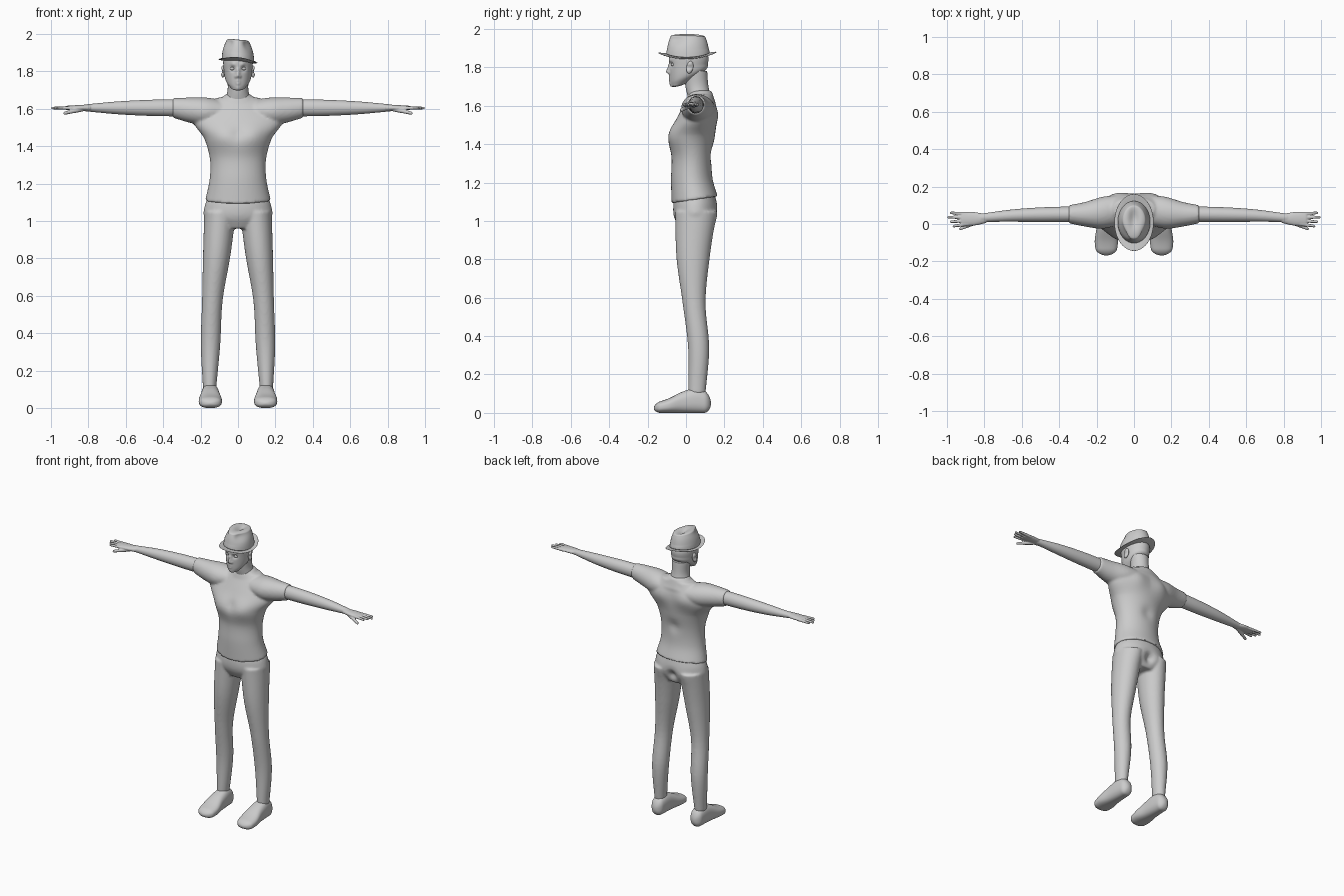
import bpy, bmesh, math
from mathutils import Matrix, Vector

cube = bpy.data.objects.get("Cube")
if cube:
    bpy.data.objects.remove(cube, do_unlink=True)

grey = bpy.data.materials.new("plain_grey")
grey.use_nodes = True
grey.diffuse_color = (0.6, 0.6, 0.6, 1)
grey.node_tree.nodes["Principled BSDF"].inputs["Base Color"].default_value = grey.diffuse_color

SIDES = ((1, "left"), (-1, "right"))


def sample(profile, t):
    """Smooth value at t along evenly spaced control values, or a constant."""
    if not isinstance(profile, (list, tuple)):
        return profile
    last = len(profile) - 1
    i = min(int(t * last), last - 1)
    f = t * last - i
    b, c = profile[i], profile[i + 1]
    a = profile[i - 1] if i > 0 else 2 * b - c
    d = profile[i + 2] if i + 2 <= last else 2 * c - b
    slope_b, slope_c = (c - a) / 2, (d - b) / 2
    ease = f * f * (3 - 2 * f)
    return (b + (c - b) * ease + slope_b * f * (1 - f) ** 2
            - slope_c * f * f * (1 - f))


def loft(bm, axis, start, end, centre_u, centre_v, radius_u, radius_v,
         tilt=0, cap=0, power=2, side=1, segs=48, rows=40):
    """Tube along an axis whose centre, radii and tilt follow profiles; cap rounds the ends."""
    u_axis, v_axis = [i for i in range(3) if i != axis]
    loops = []
    for row in range(rows + 1):
        t = (1 - math.cos(math.pi * row / rows)) / 2
        edge = min(t, 1 - t)
        shrink = 1
        if edge < cap:
            shrink = max(math.sqrt(1 - (1 - edge / cap) ** 2), 0.02)
        ru, rv = (sample(r, t) * shrink for r in (radius_u, radius_v))
        loop = []
        for k in range(segs):
            angle = math.tau * k / segs
            u, v = (math.copysign(abs(w) ** (2 / power), w)
                    for w in (math.cos(angle), math.sin(angle)))
            co = Vector()
            co[u_axis] = sample(centre_u, t) + ru * u
            co[v_axis] = sample(centre_v, t) + rv * v
            co[axis] = start + (end - start) * t + sample(tilt, t) * rv * v
            co.x *= side
            loop.append(bm.verts.new(co))
        loops.append(loop)
    for a, b in zip(loops, loops[1:]):
        for k in range(segs):
            n = (k + 1) % segs
            bm.faces.new((a[k], a[n], b[n], b[k]))
    bm.faces.new(loops[0])
    bm.faces.new(loops[-1])


def sculpt(bm, axis, y, bumps):
    """Soft pushes along an axis, mirrored in x: x, z, radius, amount."""
    for x, z, radius, amount in bumps:
        for vert in bm.verts:
            co = vert.co
            gap = Vector((abs(co.x) - x, (co.y - y) / 2, co.z - z)).length / radius
            mirror = math.copysign(1, co.x) if axis == 0 else 1
            co[axis] += amount * mirror * math.exp(-gap * gap)


def ball(bm, centre, size, turn=0):
    bmesh.ops.create_uvsphere(
        bm, u_segments=32, v_segments=24, radius=1,
        matrix=Matrix.Translation(centre) @ Matrix.Rotation(turn, 4, 'Z')
        @ Matrix.Rotation(-0.2, 4, 'X') @ Matrix.Diagonal((*size, 1)))


def finish(bm, name, voxel=0):
    """Make the object; a voxel size blends overlapping tubes into one skin."""
    bmesh.ops.recalc_face_normals(bm, faces=bm.faces[:])
    mesh = bpy.data.meshes.new(name)
    bm.to_mesh(mesh)
    bm.free()
    mesh.materials.append(grey)
    mesh.shade_smooth()
    ob = bpy.data.objects.new(name, mesh)
    bpy.context.collection.objects.link(ob)
    if voxel:
        blend = ob.modifiers.new("blend", 'REMESH')
        blend.mode = 'VOXEL'
        blend.voxel_size = voxel
        blend.use_smooth_shade = True
        soften = ob.modifiers.new("soften", 'SMOOTH')
        soften.factor = 0.5
        soften.iterations = 4


# Shirt: torso, collar and short sleeves
bm = bmesh.new()
loft(bm, 2, 1.11, 1.66, 0, [.045, .03, .03, .03, .06, .08],
     [.176, .152, .15, .18, .24, .11], [.12, .108, .105, .12, .1, .06],
     tilt=[.15, .02, 0, 0, 0, 0], segs=80)
loft(bm, 2, 1.61, 1.68, 0, .075, [.15, .062], [.08, .058])
sculpt(bm, 1, -.07, [(.085, 1.46, .06, -.012), (0, 1.47, .03, .008)])
sculpt(bm, 1, .15, [(.09, 1.56, .06, .014), (0, 1.35, .04, -.012)])
for side, label in SIDES:
    loft(bm, 0, .08, .35, [.075, .06, .052, .052], [1.585, 1.585, 1.593, 1.605],
         [.08, .085, .066, .048], [.06, .075, .067, .052], side=side)
finish(bm, "shirt", voxel=.008)

# Arms with palm, four fingers and thumb
for side, label in SIDES:
    bm = bmesh.new()
    loft(bm, 0, .3, .82, [.052, .05, .045, .033], 1.605,
         [.042, .04, .033, .022], [.046, .043, .034, .018], side=side)
    loft(bm, 0, .78, .93, .028, 1.605, [.02, .036, .034], [.018, .015, .01], cap=.1, side=side)
    for i in range(4):
        loft(bm, 0, .88, 1 - .015 * abs(i - 2), [.018 * i, .024 * i - .012], 1.604,
             [.01, .007], [.01, .007], cap=.08, side=side, segs=16)
    loft(bm, 0, .82, .935, [.02, -.005, -.027], [1.6, 1.575], [.013, .009], [.013, .009],
         cap=.1, side=side, segs=16)
    finish(bm, label + "_arm", voxel=.0035)

# Trousers: hips and both legs
bm = bmesh.new()
loft(bm, 2, .96, 1.14, 0, .048, [.12, .18, .178, .155], [.08, .11, .114, .102], segs=64)
for side, label in SIDES:
    loft(bm, 2, .1, 1.05, [.152, .147, .137, .114, .095], [.057, .066, .042, .037, .052],
         [.035, .052, .055, .073, .085], [.045, .055, .06, .087, .108], side=side)
sculpt(bm, 1, .16, [(0, 1.02, .03, -.03), (.08, 1.03, .05, .006)])
finish(bm, "trousers", voxel=.008)

# Shoes: half height doubles as centre height, so the soles lie flat
half_height = [.05, .064, .055, .037, .025]
for side, label in SIDES:
    bm = bmesh.new()
    loft(bm, 1, .13, -.168, .148, half_height, [.038, .046, .052, .062, .052], half_height,
         cap=.12, power=2.5, side=side)
    finish(bm, label + "_shoe")

# Neck
bm = bmesh.new()
loft(bm, 2, 1.61, 1.78, 0, [.08, .058, .05], [.08, .056, .058], .06)
finish(bm, "neck")

# Head, with sockets, brows, nose, nostrils, lips, mouth line and chin
bm = bmesh.new()
loft(bm, 2, 1.7, 1.92, 0, [-.045, .008, .014, .014, .012], [.03, .066, .076, .077, .05],
     [.03, .09, .1, .1, .07], tilt=[.2, .3, .1, 0, 0], cap=.05, segs=128, rows=80)
sculpt(bm, 1, -.085, [
    (.03, 1.815, .014, .012), (.026, 1.836, .013, -.005),
    (0, 1.808, .01, -.008), (0, 1.79, .01, -.012), (0, 1.776, .01, -.018),
    (.012, 1.772, .007, -.008),
    (0, 1.75, .012, -.006), (0, 1.735, .012, -.006), (0, 1.743, .006, .005),
    (0, 1.71, .014, -.006)])
finish(bm, "head")

# Eyes and ears
for side, label in SIDES:
    bm = bmesh.new()
    ball(bm, (side * .03, -.066, 1.814), (.014, .012, .009))
    finish(bm, label + "_eye")
    bm = bmesh.new()
    ball(bm, (side * .08, .02, 1.8), (.012, .018, .033), turn=side * .25)
    sculpt(bm, 0, .015, [(.09, 1.8, .012, -.009)])
    finish(bm, label + "_ear")

# Hat: pinched, dented crown and a brim raised at front and back, worn at a slant
bm = bmesh.new()
loft(bm, 2, 1.85, 1.975, 0, .01, [.088, .084, .075, .058], [.114, .109, .1, .085], cap=.1)
sculpt(bm, 2, .03, [(0, 1.97, .025, -.022)])
sculpt(bm, 0, -.06, [(.06, 1.95, .03, -.016)])
loft(bm, 2, 1.848, 1.861, 0, .008, .105, .152, cap=.5)
for vert in bm.verts:
    brim = max(0, min(1, (1.9 - vert.co.z) / .03))
    vert.co.z += brim * vert.co.y ** 2 - .09 * vert.co.x
finish(bm, "hat")
